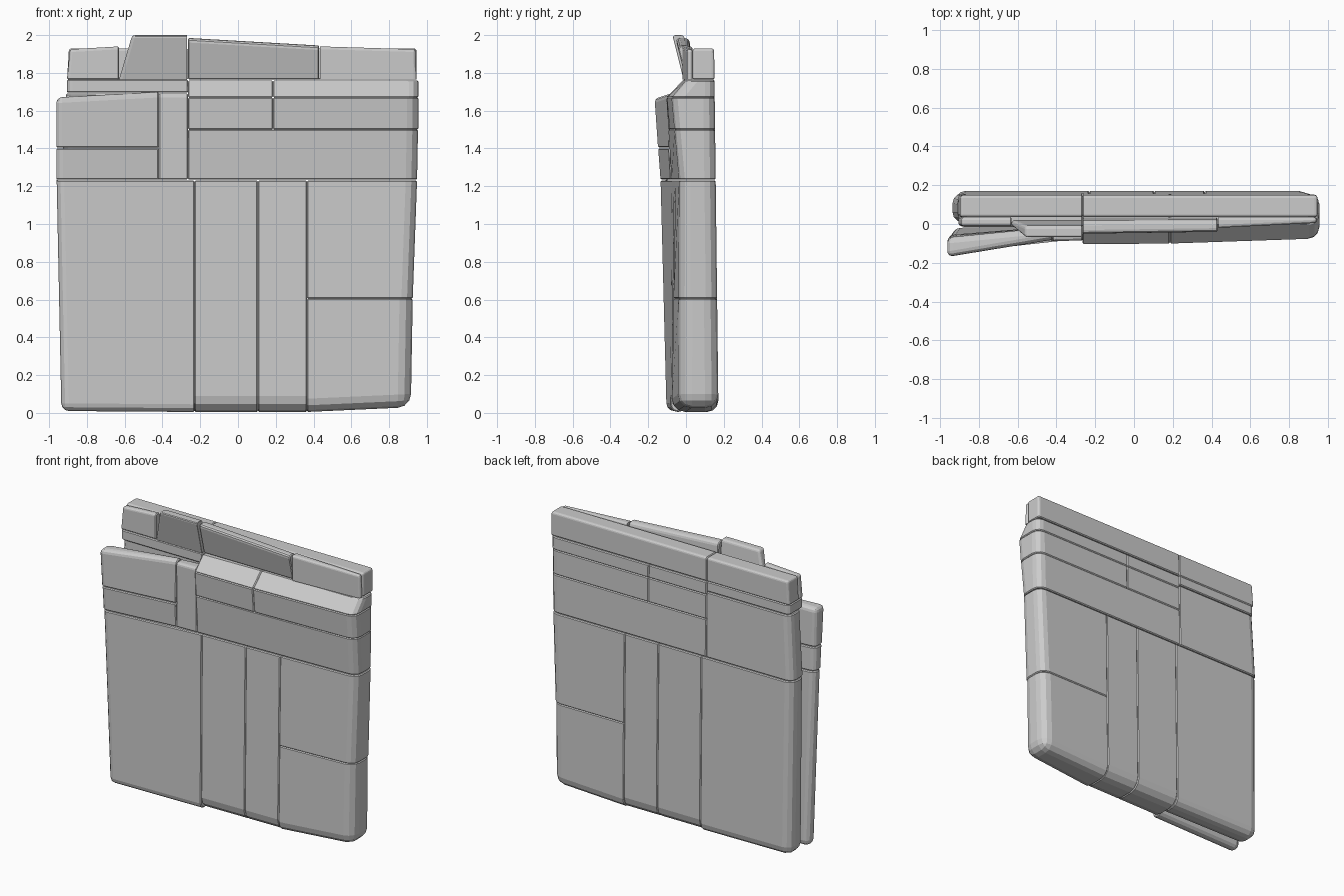
import bpy, bmesh

if "Cube" in bpy.data.objects:
    bpy.data.objects.remove(bpy.data.objects["Cube"])

# Front surface depth: rows of height, columns of x
XS = [-0.96, -0.40, 0.37, 0.95]
ROWS = [(0.10, [-0.105, -0.085, -0.075, -0.035]),
        (1.23, [-0.138, -0.080, -0.055, -0.035]),
        (1.67, [-0.172, -0.105, -0.100, -0.075]),
        (1.76, [-0.150, -0.020, 0.000, 0.000])]


def lerp_table(v, ks, vs):
    v = min(max(v, ks[0]), ks[-1])
    for a, b, p, q in zip(ks, ks[1:], vs, vs[1:]):
        if v <= b:
            return p + (q - p) * (v - a) / (b - a)


def front(x, z):
    return lerp_table(z, [r[0] for r in ROWS], [lerp_table(x, XS, r[1]) for r in ROWS])


def back(x, z):
    return 0.172 - 0.012 * z


def inner(x, z):
    # rear face of the loose front flap
    return lerp_table(x, [-0.96, -0.26], [-0.02 - 0.05 * z / 1.67, 0.0])


def const(y):
    return lambda x, z: y


def block(name, corners, yf, yb, outer="", r=0.05):
    """Padded panel; corners are (x, z) BL, BR, TR, TL; outer sides get rounded."""
    bm = bmesh.new()
    f = [bm.verts.new((x, yf(x, z), z)) for x, z in corners]
    b = [bm.verts.new((x, yb(x, z), z)) for x, z in corners]
    bm.faces.new(f)
    bm.faces.new(b[::-1])
    for i in range(4):
        j = (i + 1) % 4
        bm.faces.new((f[j], f[i], b[i], b[j]))
    bmesh.ops.recalc_face_normals(bm, faces=bm.faces)
    edges = []
    sides = "BRTL"
    for i, s in enumerate(sides):
        j = (i + 1) % 4
        if s in outer:
            edges += [bm.edges.get((f[i], f[j])), bm.edges.get((b[i], b[j]))]
            if sides[j] in outer:
                edges.append(bm.edges.get((f[j], b[j])))
    if edges:
        bmesh.ops.bevel(bm, geom=edges, offset=r, segments=3, profile=0.5,
                        affect='EDGES', clamp_overlap=True)
    me = bpy.data.meshes.new(name)
    bm.to_mesh(me)
    bm.free()
    ob = bpy.data.objects.new(name, me)
    bpy.context.collection.objects.link(ob)
    # fine seam bevel on the remaining hard edges
    m = ob.modifiers.new("seam", 'BEVEL')
    m.width = 0.006
    m.segments = 1
    m.limit_method = 'ANGLE'
    m.angle_limit = 0.9
    return ob


def rect(x0, x1, z0, z1):
    return [(x0, z0), (x1, z0), (x1, z1), (x0, z1)]


# Lower body columns, full thickness
for i, (x0, x1) in enumerate([(-0.23, 0.105), (0.105, 0.365)]):
    block(f"lower_panel_{i}", rect(x0, x1, 0.005, 1.23), front, back, "B", 0.085)
block("lower_right_corner", [(0.365, 0.005), (0.915, 0.03), (0.925, 0.605), (0.365, 0.605)],
      front, back, "BR", 0.07)
block("right_panel", [(0.365, 0.605), (0.925, 0.605), (0.948, 1.23), (0.365, 1.23)],
      front, back, "R", 0.06)

# Loose front flap on the left
block("flap_lower", [(-0.935, 0.01), (-0.23, 0.005), (-0.23, 1.23), (-0.96, 1.23)],
      front, inner, "BL", 0.05)
block("flap_middle", rect(-0.962, -0.42, 1.235, 1.40), front, inner, "L", 0.035)
block("flap_top", [(-0.962, 1.405), (-0.42, 1.405), (-0.42, 1.70), (-0.962, 1.67)],
      front, inner, "TL", 0.03)
block("flap_strap", rect(-0.42, -0.265, 1.235, 1.69), front, inner, "T", 0.02)

# Rear layer on the left
rear_front = const(0.01)
block("rear_left_lower", [(-0.925, 0.01), (-0.23, 0.005), (-0.23, 1.23), (-0.935, 1.23)],
      rear_front, back, "BL", 0.06)
block("rear_left_upper", [(-0.935, 1.235), (-0.265, 1.235), (-0.265, 1.69), (-0.91, 1.69)],
      rear_front, back, "L", 0.05)
block("rear_left_strip", rect(-0.905, -0.265, 1.695, 1.765), const(-0.015), back, "L", 0.03)

# Upper body rows, full thickness
block("band", [(-0.265, 1.235), (0.948, 1.235), (0.953, 1.50), (-0.265, 1.50)],
      front, back, "R", 0.06)
for i, (x0, x1, s) in enumerate([(-0.265, 0.185, ""), (0.185, 0.955, "R")]):
    block(f"upper_panel_{i}", rect(x0, x1, 1.50, 1.67), front, back, s, 0.06)
    block(f"upper_slope_{i}", rect(x0, x1, 1.67, 1.76), front, back, s, 0.05)

# Raised rear edge
block("rear_rim_left", [(-0.905, 1.765), (-0.265, 1.765), (-0.265, 1.93), (-0.895, 1.93)],
      const(0.035), back, "TL", 0.015)
block("rear_rim_right", rect(-0.265, 0.945, 1.765, 1.93), const(0.035), back, "TR", 0.015)

# Thin inner layer peeking out at the top
lean = lambda x, z: 0.0 - 0.05 * (z - 1.76) / 0.2
lean_back = lambda x, z: 0.035 - 0.015 * (z - 1.76) / 0.2
block("inner_tab_left", [(-0.905, 1.765), (-0.63, 1.765), (-0.63, 1.94), (-0.89, 1.925)],
      const(-0.01), const(0.035), "TL", 0.015)
block("inner_tab_tall", [(-0.63, 1.765), (-0.27, 1.765), (-0.27, 2.0), (-0.56, 2.0)],
      lambda x, z: lean(x, z) - 0.012, lambda x, z: 0.02 - 0.1 * (z - 1.76) / 0.24 * 0.3,
      "TL", 0.03)
block("inner_tab_middle", [(-0.265, 1.765), (0.43, 1.765), (0.43, 1.945), (-0.265, 1.985)],
      lean, lean_back, "T", 0.025)
block("inner_tab_right", [(0.435, 1.765), (0.945, 1.765), (0.94, 1.925), (0.435, 1.94)],
      lambda x, z: -0.02 + 0.05 * (x - 0.43), const(0.035), "TR", 0.015)
